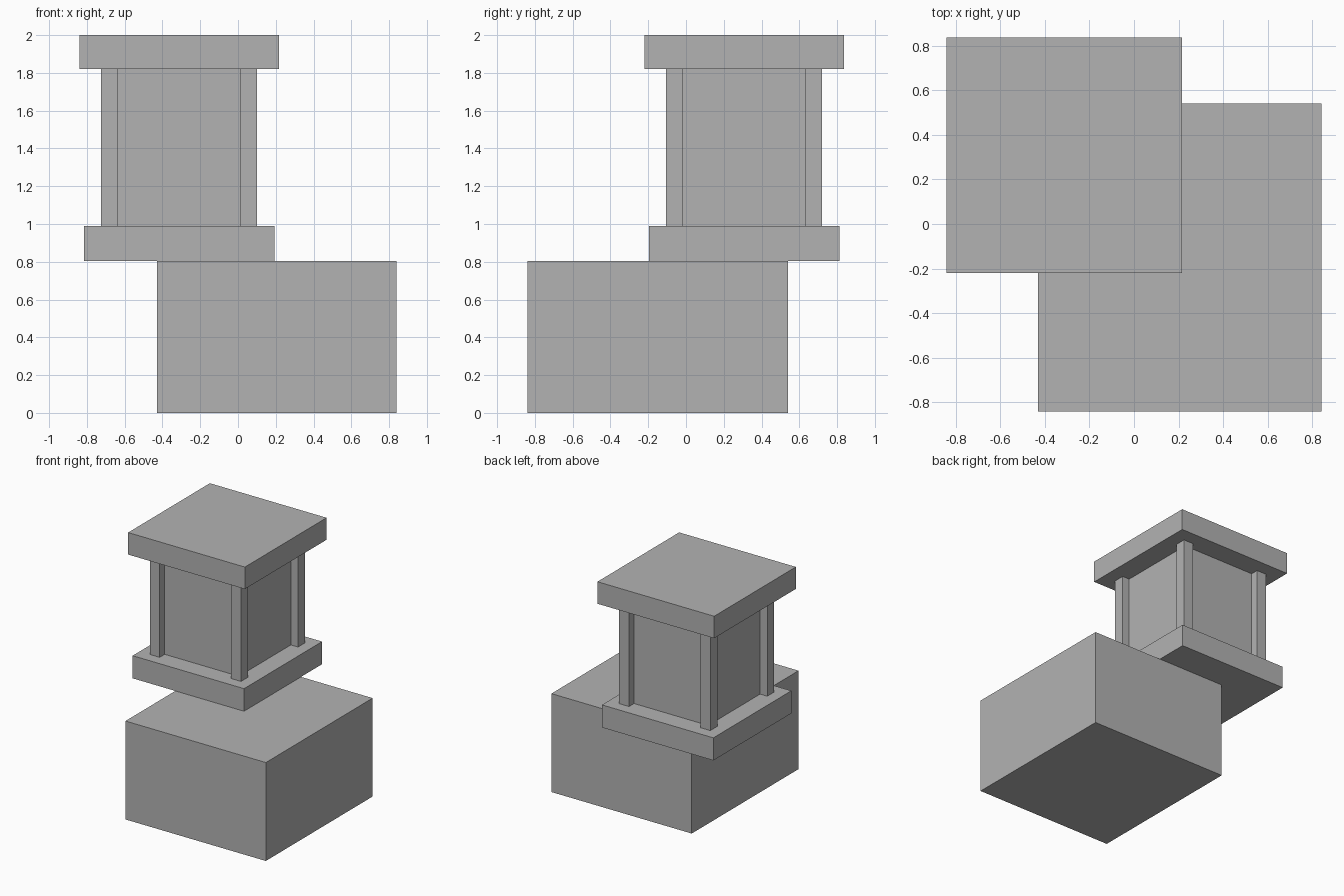
import bpy

if "Cube" in bpy.data.objects:
    bpy.data.objects.remove(bpy.data.objects["Cube"])

# One plain grey for every part
grey = bpy.data.materials.new("stone grey")
grey.diffuse_color = (0.45, 0.45, 0.45, 1)
grey.use_nodes = True
grey.node_tree.nodes["Principled BSDF"].inputs["Base Color"].default_value = grey.diffuse_color


def box(name, x, y, z):
    """Axis-aligned box from (min, max) ranges."""
    centre = [(a + b) / 2 for a, b in (x, y, z)]
    bpy.ops.mesh.primitive_cube_add(size=1, location=centre)
    ob = bpy.context.object
    ob.name = name
    ob.scale = [b - a for a, b in (x, y, z)]
    bpy.ops.object.transform_apply(location=False, rotation=False, scale=True)
    ob.data.materials.append(grey)
    return ob


# Offset block at the bottom
box("base_block", (-0.43, 0.84), (-0.84, 0.54), (0, 0.805))

# Pavilion, square and centred on (CX, CY)
CX, CY = -0.312, 0.308


def square(name, half, z):
    return box(name, (CX - half, CX + half), (CY - half, CY + half), z)


square("floor_slab", 0.504, (0.805, 0.99))
square("core", 0.348, (0.99, 1.82))
square("roof_slab", 0.528, (1.82, 2.0))

# Corner pillars standing proud of the core
OUT, WIDE = 0.413, 0.09
for sx, side in ((-1, "left"), (1, "right")):
    for sy, end in ((-1, "front"), (1, "back")):
        px, py = CX + sx * (OUT - WIDE / 2), CY + sy * (OUT - WIDE / 2)
        box(f"{end}_{side}_pillar", (px - WIDE / 2, px + WIDE / 2),
            (py - WIDE / 2, py + WIDE / 2), (0.99, 1.82))
